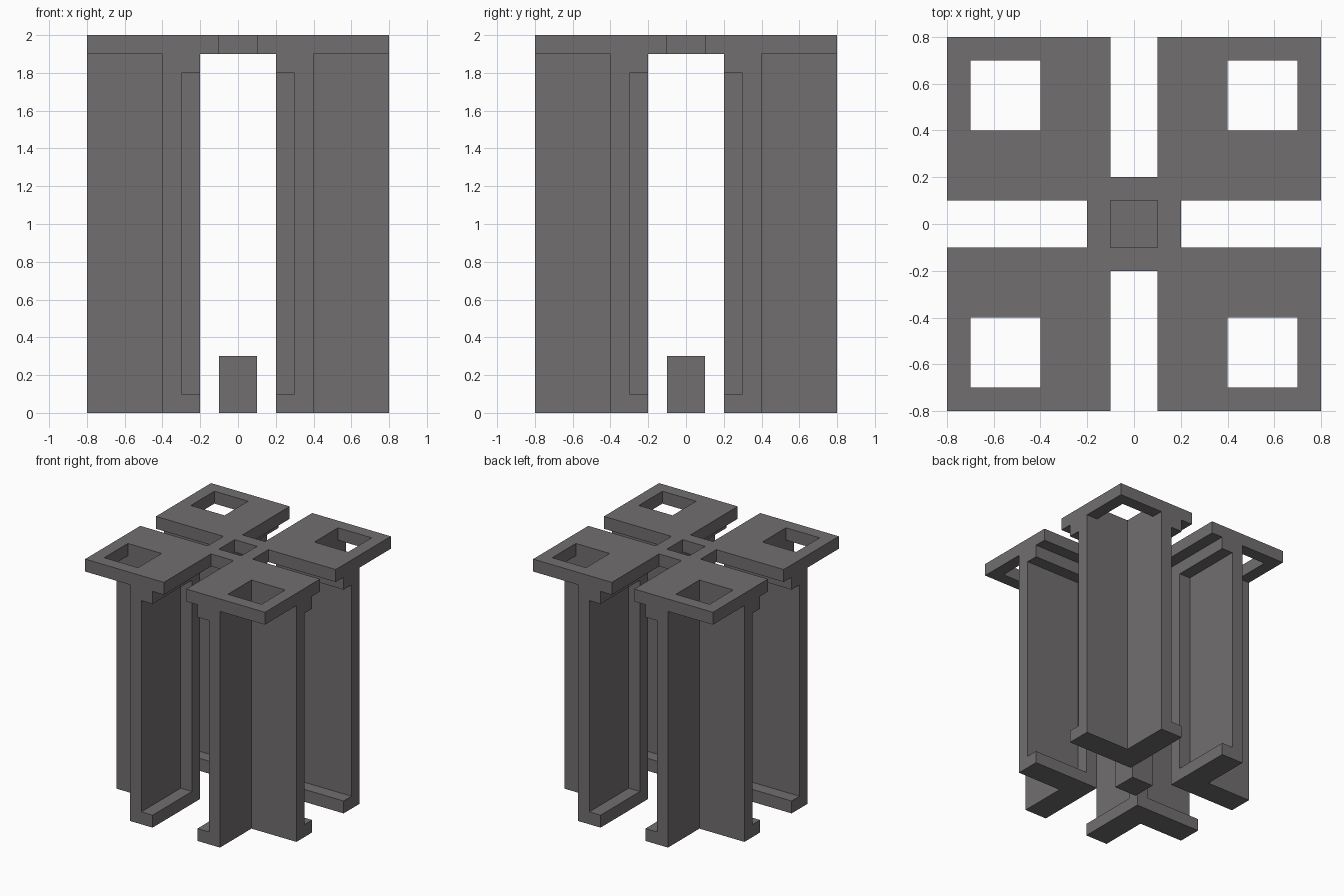
import bpy
import bmesh
from mathutils import Matrix, Vector

cube = bpy.data.objects.get("Cube")
if cube:
    bpy.data.objects.remove(cube, do_unlink=True)

grey = bpy.data.materials.new("dark warm grey")
grey.use_nodes = True
colour = (0.165, 0.157, 0.162, 1)
grey.diffuse_color = colour
grey.node_tree.nodes["Principled BSDF"].inputs["Base Color"].default_value = colour


def make_object(name, bm):
    bmesh.ops.recalc_face_normals(bm, faces=bm.faces)
    mesh = bpy.data.meshes.new(name)
    bm.to_mesh(mesh)
    bm.free()
    mesh.materials.append(grey)
    obj = bpy.data.objects.new(name, mesh)
    bpy.context.collection.objects.link(obj)
    return obj


def add_box(bm, low, high):
    low, high = Vector(low), Vector(high)
    matrix = Matrix.Translation((low + high) / 2) @ Matrix.Diagonal((*(high - low), 1))
    bmesh.ops.create_cube(bm, size=1, matrix=matrix)


def add_angle(bm, inner, outer, end, z0, z1):
    """Extrude an L section with its corner towards the centre."""
    outline = [(inner, inner), (end, inner), (end, outer),
               (outer, outer), (outer, end), (inner, end)]
    face = bm.faces.new([bm.verts.new((x, y, z0)) for x, y in outline])
    new = bmesh.ops.extrude_face_region(bm, geom=[face], use_keep_orig=True)["geom"]
    verts = [v for v in new if isinstance(v, bmesh.types.BMVert)]
    bmesh.ops.translate(bm, verts=verts, vec=(0, 0, z1 - z0))


def mirror_four(obj):
    mod = obj.modifiers.new("four corners", "MIRROR")
    mod.use_axis = (True, True, False)
    mod.use_mirror_merge = False


# Angle legs: wide foot, thin walls, wide head
for name, inner, z0, z1 in (("leg_foot", 0.2, 0, 0.1),
                            ("leg_walls", 0.3, 0.1, 1.8),
                            ("leg_head", 0.2, 1.8, 1.9)):
    bm = bmesh.new()
    add_angle(bm, inner, 0.4, 0.8, z0, z1)
    mirror_four(make_object(name, bm))

# Square post on the inner corner of each leg
bm = bmesh.new()
add_box(bm, (0.2, 0.2, 0.1), (0.3, 0.3, 1.8))
mirror_four(make_object("leg_inner_post", bm))

# Short block on the floor in the middle
bm = bmesh.new()
add_box(bm, (-0.1, -0.1, 0), (0.1, 0.1, 0.3))
make_object("centre_block", bm)

# Top deck with four slots, four corner windows and a centre hole
bm = bmesh.new()
add_box(bm, (-0.8, -0.8, 1.9), (0.8, 0.8, 2))
deck = make_object("top_deck", bm)

bm = bmesh.new()
openings = [(0, 0, 0.1, 0.1)]
for s in (-1, 1):
    openings += [(s * 0.6, 0, 0.4, 0.1), (0, s * 0.6, 0.1, 0.4)]
    openings += [(s * 0.55, t * 0.55, 0.15, 0.15) for t in (-1, 1)]
for x, y, half_x, half_y in openings:
    add_box(bm, (x - half_x, y - half_y, 1.8), (x + half_x, y + half_y, 2.1))
cutter = make_object("deck_cutter", bm)
cutter.hide_render = True

cut = deck.modifiers.new("openings", "BOOLEAN")
cut.operation = "DIFFERENCE"
cut.solver = "EXACT"
cut.object = cutter
bpy.context.view_layer.objects.active = deck
bpy.ops.object.modifier_apply(modifier=cut.name)
bpy.data.objects.remove(cutter, do_unlink=True)
